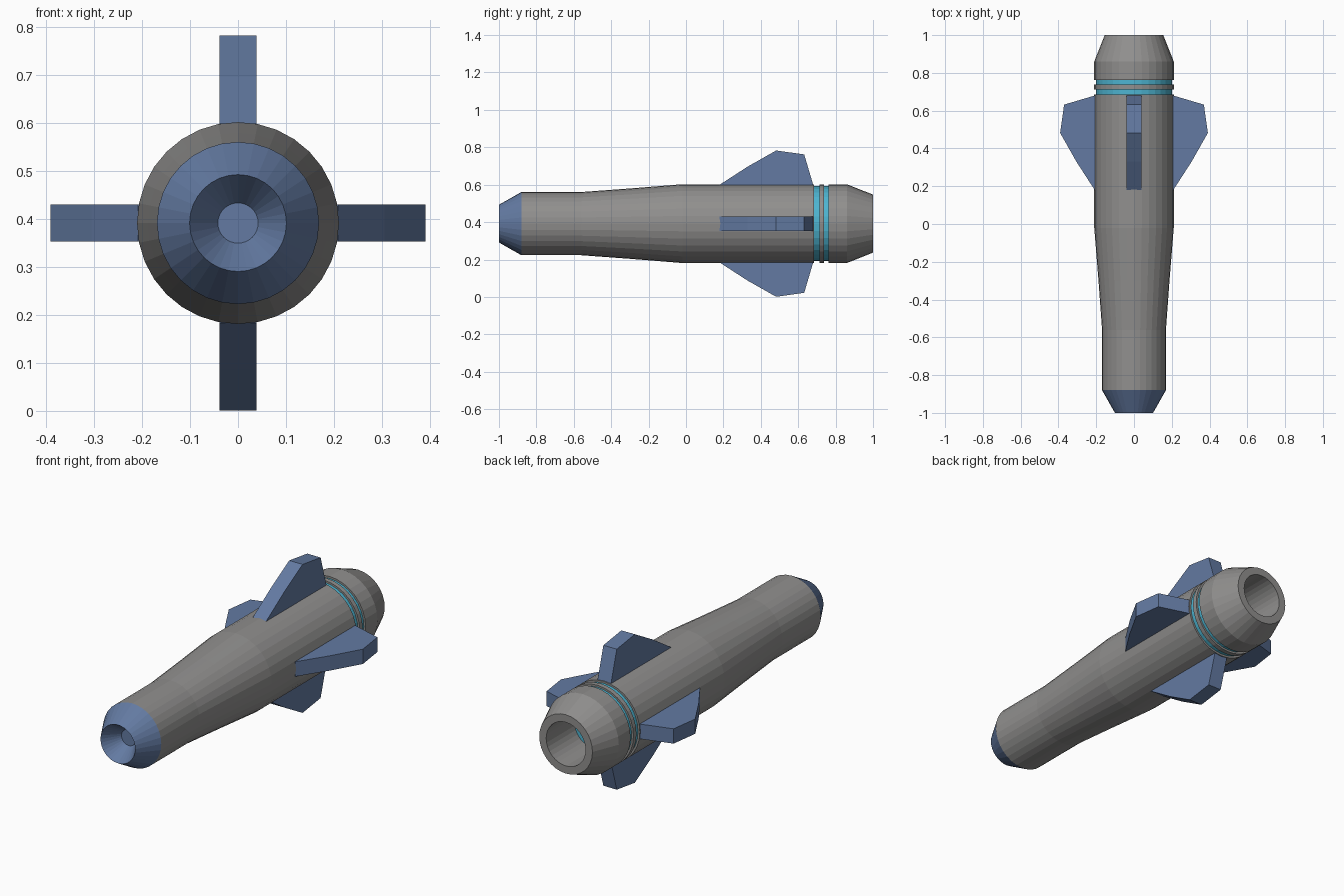
import bpy, bmesh, math
from mathutils import Matrix, Vector

if "Cube" in bpy.data.objects:
    bpy.data.objects.remove(bpy.data.objects["Cube"])

CZ = 0.392      # height of the central axis
SIDES = 32


def material(name, rgb):
    m = bpy.data.materials.new(name)
    m.diffuse_color = (*rgb, 1)
    m.use_nodes = True
    m.node_tree.nodes["Principled BSDF"].inputs["Base Color"].default_value = m.diffuse_color
    return m


GRAY = material("warm_gray", (0.28, 0.275, 0.27))
BLUE = material("steel_blue", (0.125, 0.195, 0.36))
CYAN = material("cyan_glow", (0.075, 0.46, 0.64))


def finish(name, bm, mat):
    bmesh.ops.recalc_face_normals(bm, faces=bm.faces)
    me = bpy.data.meshes.new(name)
    bm.to_mesh(me)
    bm.free()
    me.materials.append(mat)
    ob = bpy.data.objects.new(name, me)
    bpy.context.collection.objects.link(ob)
    return ob


def lathe(name, profile, mat):
    """Closed solid turned about the y axis; profile is (y, radius), ends capped."""
    bm = bmesh.new()
    rings = []
    for y, r in profile:
        ring = []
        for i in range(SIDES):
            a = 2 * math.pi * i / SIDES
            ring.append(bm.verts.new((r * math.sin(a), y, CZ + r * math.cos(a))))
        rings.append(ring)
    for a, b in zip(rings, rings[1:]):
        for i in range(SIDES):
            j = (i + 1) % SIDES
            bm.faces.new((a[i], a[j], b[j], b[i]))
    bm.faces.new(rings[0])
    bm.faces.new(rings[-1])
    return finish(name, bm, mat)


# Nose cap with a conical recess
lathe("nose_cap", [(-0.91, 0.042), (-1.0, 0.101), (-0.88, 0.169)], BLUE)

# Main body, narrow in front and wider behind
lathe("main_body", [(-0.88, 0.169), (-0.56, 0.169), (-0.30, 0.188),
                    (-0.02, 0.2105), (0.685, 0.2105)], GRAY)

# Glowing core between the rear rings
lathe("glow_core", [(0.67, 0.2), (0.765, 0.2)], CYAN)
lathe("middle_ring", [(0.713, 0.2105), (0.738, 0.2105)], GRAY)

# Hollow rear nozzle with a glowing disc at the bottom of its bore
lathe("nozzle", [(0.762, 0.115), (0.762, 0.2105), (0.86, 0.2105),
                 (1.0, 0.155), (1.0, 0.115), (0.763, 0.115)], GRAY)
lathe("nozzle_glow", [(0.762, 0.114), (0.767, 0.114)], CYAN)

# Four fins around the body
FIN = [(0.18, 0.19), (0.18, 0.208), (0.33, 0.305), (0.482, 0.391),
       (0.632, 0.37), (0.68, 0.208), (0.68, 0.19)]
for k, label in enumerate(("top", "right", "bottom", "left")):
    bm = bmesh.new()
    base = bm.faces.new([bm.verts.new((-0.039, y, r)) for y, r in FIN])
    ext = bmesh.ops.extrude_face_region(bm, geom=[base])
    moved = [v for v in ext["geom"] if isinstance(v, bmesh.types.BMVert)]
    bmesh.ops.translate(bm, verts=moved, vec=Vector((0.078, 0, 0)))
    if not any(len(f.verts) == len(FIN) and f.calc_center_median().x < 0 for f in bm.faces):
        bm.faces.new([min((v for v in bm.verts if v.co.x < 0),
                          key=lambda v: (v.co.y - y) ** 2 + (v.co.z - r) ** 2) for y, r in FIN])
    bm.transform(Matrix.Translation((0, 0, CZ)) @ Matrix.Rotation(k * math.pi / 2, 4, 'Y'))
    finish(label + "_fin", bm, BLUE)
